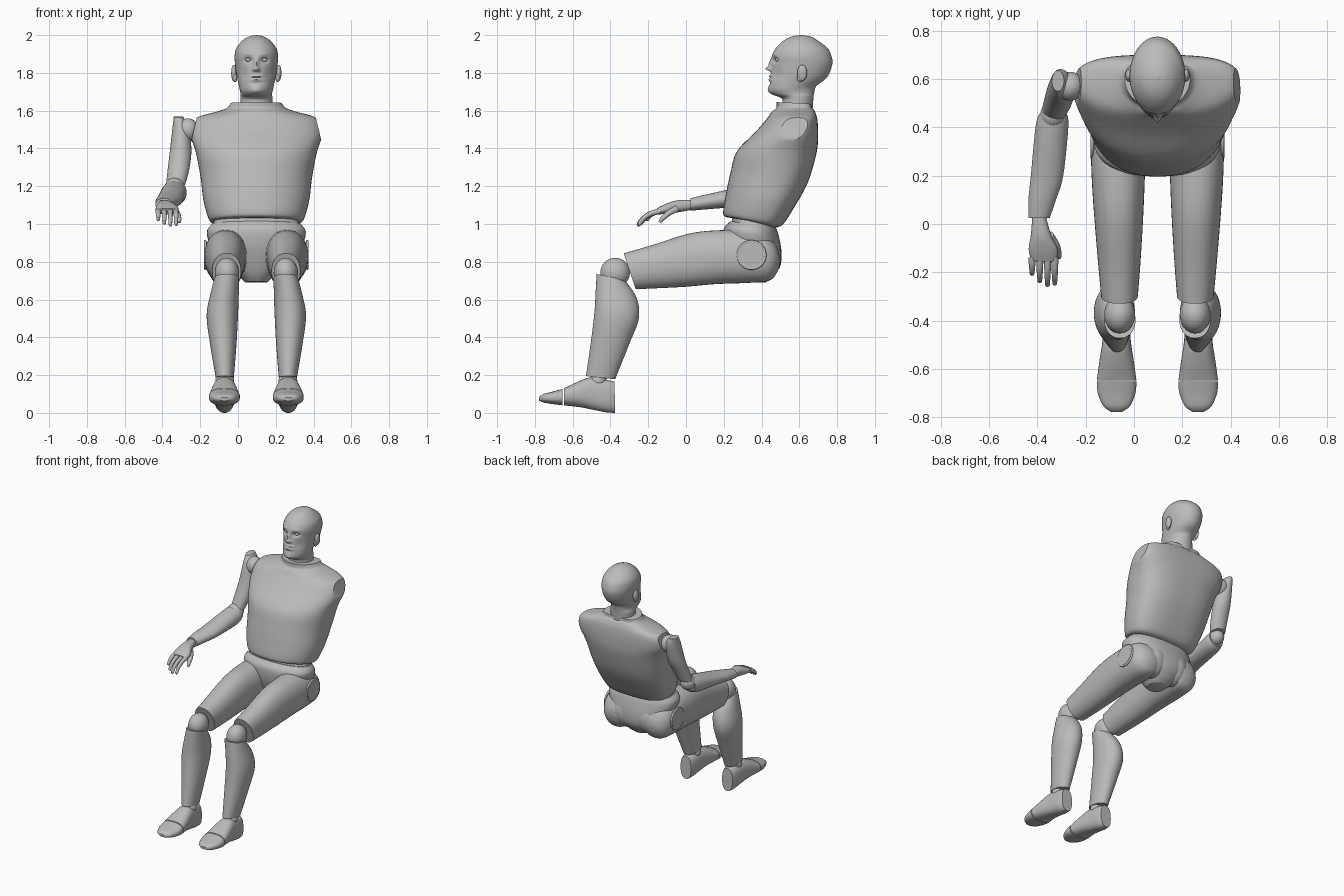
import bpy
import bmesh
import math
from mathutils import Vector

if "Cube" in bpy.data.objects:
    bpy.data.objects.remove(bpy.data.objects["Cube"], do_unlink=True)

grey = bpy.data.materials.new("plain grey")
grey.use_nodes = True
grey.diffuse_color = (0.5, 0.5, 0.5, 1)
grey.node_tree.nodes["Principled BSDF"].inputs["Base Color"].default_value = (0.5, 0.5, 0.5, 1)

CENTRE = 0.097  # body midline in x


def finish(name, bm, angle=40):
    """Turn a bmesh into a smooth shaded grey object."""
    bmesh.ops.recalc_face_normals(bm, faces=bm.faces)
    mesh = bpy.data.meshes.new(name)
    bm.to_mesh(mesh)
    bm.free()
    mesh.materials.append(grey)
    obj = bpy.data.objects.new(name, mesh)
    bpy.context.collection.objects.link(obj)
    bpy.ops.object.select_all(action="DESELECT")
    obj.select_set(True)
    bpy.context.view_layer.objects.active = obj
    bpy.ops.object.shade_smooth_by_angle(angle=math.radians(angle))
    return obj


def smooth_path(rows, steps):
    """Catmull-Rom interpolation through rows of numbers."""
    result = []
    for i in range(len(rows) - 1):
        a, b = rows[max(i - 1, 0)], rows[i]
        c, d = rows[i + 1], rows[min(i + 2, len(rows) - 1)]
        for s in range(steps):
            t = s / steps
            result.append([q + t / 2 * (r - p + t * (2 * p - 5 * q + 4 * r - w + t * (3 * (q - r) + w - p)))
                           for p, q, r, w in zip(a, b, c, d)])
    result.append(list(rows[-1]))
    return result


def loft(rows, middle=None, side=1, power=2.0, sweep=0.0, segments=40, steps=6):
    """Skin over sections (front y, front z, back y, back z, half width, x offset)."""
    middle = CENTRE if middle is None else middle
    rows = [tuple(r) + (0,) * (6 - len(r)) for r in rows]
    bm = bmesh.new()
    rings = []
    for fy, fz, by, bz, half, off in smooth_path(rows, steps):
        ring = []
        for k in range(segments):
            angle = math.tau * k / segments
            u, v = [math.copysign(abs(w) ** (2 / power), w) for w in (math.cos(angle), math.sin(angle))]
            x = middle + side * off + half * u
            y = (fy + by) / 2 + v * (by - fy) / 2 + sweep * u * u
            z = (fz + bz) / 2 + v * (bz - fz) / 2
            ring.append(bm.verts.new((x, y, z)))
        rings.append(ring)
    for low, high in zip(rings, rings[1:]):
        for k in range(segments):
            n = (k + 1) % segments
            bm.faces.new((low[k], low[n], high[n], high[k]))
    bm.faces.new(rings[0])
    bm.faces.new(rings[-1])
    return bm


def ball(name, centre, radii):
    bm = bmesh.new()
    bmesh.ops.create_uvsphere(bm, u_segments=32, v_segments=20, radius=1)
    for v in bm.verts:
        v.co = Vector(centre) + Vector([c * r for c, r in zip(v.co, radii)])
    return finish(name, bm)


# Torso shell with flat sloping shoulder cuts
torso = loft([
    (.22, 1.035, .47, .98, .225), (.197, 1.055, .515, 1.0, .252), (.21, 1.15, .58, 1.1, .28),
    (.235, 1.27, .645, 1.22, .295), (.27, 1.385, .69, 1.37, .32), (.37, 1.49, .7, 1.47, .35),
    (.43, 1.56, .695, 1.555, .325), (.455, 1.595, .68, 1.6, .2), (.478, 1.615, .667, 1.615, .155),
    (.48, 1.645, .665, 1.635, .135)], power=2.4, sweep=.03, segments=64)
for side in (-1, 1):
    cut = bmesh.ops.bisect_plane(
        torso, geom=torso.verts[:] + torso.edges[:] + torso.faces[:],
        plane_co=(CENTRE + side * .328, 0, 1.51), plane_no=(side, 0, .24), clear_outer=True)
    rim = [e for e in cut["geom_cut"] if isinstance(e, bmesh.types.BMEdge)]
    bmesh.ops.holes_fill(torso, edges=rim)
finish("torso", torso, 30)

# Head and neck, with the face pushed and pulled from the loft
head = loft([
    (.5, 1.6, .67, 1.6, .085), (.51, 1.66, .675, 1.67, .085), (.46, 1.685, .68, 1.7, .084),
    (.44, 1.71, .69, 1.73, .09), (.442, 1.76, .735, 1.765, .099), (.45, 1.8, .76, 1.8, .106),
    (.455, 1.85, .775, 1.85, .113), (.456, 1.89, .77, 1.89, .115), (.475, 1.93, .75, 1.93, .106),
    (.515, 1.97, .7, 1.97, .075), (.56, 1.992, .66, 1.992, .04), (.605, 2, .615, 2, .004)],
    segments=112, steps=8)
# (distance from midline, height, width, tallness, push back)
FACE = [(.043, 1.868, .02, .013, .02), (.04, 1.9, .026, .008, -.005), (0, 1.822, .013, .012, -.03),
        (0, 1.85, .011, .022, -.017), (.014, 1.816, .008, .008, -.012), (0, 1.782, .028, .006, -.009),
        (0, 1.774, .032, .003, .007), (0, 1.764, .024, .006, -.008), (0, 1.745, .03, .008, .006),
        (0, 1.705, .03, .018, -.008), (.065, 1.79, .02, .03, .006)]
for v in head.verts:
    if v.co.y < .57:
        for dx, z, wide, tall, push in FACE:
            across = (abs(v.co.x - CENTRE) - dx) / wide
            v.co.y += push * math.exp(-across ** 2 - ((v.co.z - z) / tall) ** 2)
finish("head", head, 60)
for side, word in ((-1, "right"), (1, "left")):
    ball(word + "_eye", (CENTRE + side * .042, .486, 1.869), (.016, .014, .011))
    ear = ball(word + "_ear", (CENTRE + side * .119, .615, 1.8), (.014, .026, .043))
    ball(word + "_ear_lobe", (CENTRE + side * .113, .605, 1.775), (.012, .017, .024))

# Waist plug and pelvis
finish("waist", loft([(.25, 1.06, .46, 1.02, .215), (.24, 1.0, .48, .96, .235)], power=2.4))
finish("pelvis", loft([
    (.235, 1.015, .475, .985, .235), (.2, .975, .49, .94, .262), (.2, .9, .505, .86, .24),
    (.22, .82, .5, .78, .18), (.25, .74, .46, .72, .1), (.28, .695, .42, .69, .06)], power=2.3))

THIGH = [(-.33, .845, -.267, .655, .076, .157), (-.19, .885, -.15, .66, .087, .158),
         (.02, .95, 0, .668, .1, .16), (.18, .967, .16, .682, .109, .162),
         (.3, .965, .32, .688, .113, .162), (.4, .95, .44, .7, .108, .16),
         (.46, .91, .485, .75, .085, .15), (.49, .86, .5, .8, .045, .14)]
SHIN = [(-.53, .195, -.375, .178, .048, .167), (-.505, .365, -.3, .365, .07, .175),
        (-.485, .53, -.25, .5, .083, .18), (-.478, .65, -.262, .61, .075, .168),
        (-.473, .735, -.325, .705, .064, .155)]
TOE = [(-.778, .082, -.777, .064, .024), (-.755, .1, -.75, .054, .056),
       (-.7, .114, -.7, .046, .078), (-.653, .128, -.653, .04, .082)]
FOOT = [(-.647, .13, -.647, .04, .082), (-.56, .17, -.56, .03, .07), (-.5, .188, -.49, .016, .06),
        (-.42, .175, -.42, .003, .053), (-.378, .165, -.376, 0, .042)]

# Legs
for side, word in ((-1, "right"), (1, "left")):
    finish(word + "_thigh", loft(THIGH, side=side, power=2.2))
    ball(word + "_buttock", (CENTRE + side * .09, .405, .83), (.105, .1, .12))
    ball(word + "_knee_joint", (CENTRE + side * .156, -.375, .743), (.064, .078, .078))
    finish(word + "_shin", loft(SHIN, side=side, power=2.1))
    ball(word + "_ankle_joint", (CENTRE + side * .167, -.465, .168), (.05, .045, .045))
    foot_x = CENTRE + side * .169
    finish(word + "_toe_cap", loft(TOE, middle=foot_x, power=2.5))
    finish(word + "_foot", loft(FOOT, middle=foot_x, power=2.5))
    # round hip joint cover with a raised rim
    bpy.ops.mesh.primitive_cylinder_add(vertices=40, radius=.068, depth=.05,
                                        location=(CENTRE + side * .252, .347, .836),
                                        rotation=(0, math.pi / 2, 0))
    disc = bpy.context.object
    disc.name = word + "_hip_disc"
    bpy.ops.mesh.primitive_torus_add(major_radius=.072, minor_radius=.007, major_segments=40,
                                     location=(CENTRE + side * .27, .347, .836),
                                     rotation=(0, math.pi / 2, 0))
    ring = bpy.context.object
    ring.name = word + "_hip_rim"
    for part in (disc, ring):
        part.data.materials.append(grey)
        bpy.context.view_layer.objects.active = part
        part.select_set(True)
        bpy.ops.object.shade_smooth_by_angle(angle=math.radians(40))

# The single right arm, with absolute x offsets
ball("right_shoulder_joint", (-.265, .57, 1.497), (.058, .06, .062))
finish("right_upper_arm", loft([
    (.55, 1.565, .635, 1.57, .025, -.315), (.515, 1.5, .64, 1.515, .045, -.302),
    (.485, 1.38, .61, 1.39, .057, -.304), (.45, 1.28, .565, 1.3, .057, -.315),
    (.42, 1.2, .525, 1.22, .051, -.33)], middle=0))
ball("right_elbow_joint", (-.335, .452, 1.19), (.053, .058, .055))
finish("right_forearm", loft([
    (.455, 1.23, .455, 1.125, .058, -.335), (.4, 1.225, .4, 1.1, .068, -.34),
    (.2, 1.177, .2, 1.085, .067, -.36), (.1, 1.155, .1, 1.077, .057, -.38),
    (.025, 1.137, .025, 1.07, .044, -.393)], middle=0))
finish("right_palm", loft([
    (.03, 1.128, .03, 1.076, .028, -.393), (-.05, 1.125, -.04, 1.062, .042, -.385),
    (-.11, 1.105, -.1, 1.055, .06, -.376), (-.155, 1.083, -.145, 1.05, .052, -.373)],
    middle=0, power=2.4))

# Curled fingers share one profile, scaled in length
FINGER = [(0, 0), (.05, -.014), (.085, -.037), (.108, -.066)]
for name, x, length in (("little", -.422, .62), ("ring", -.39, .9), ("middle", -.358, 1.05), ("index", -.328, 1)):
    rows = []
    for i, (out, drop) in enumerate(FINGER):
        y, z, r = -.138 - out * length, 1.068 + drop * length, .0155 - .002 * i
        rows.append((y - r * i / 4, z + r, y + r * i / 4, z - r, r, x))
    finish("right_" + name + "_finger", loft(rows, middle=0, segments=16))
    ball("right_" + name + "_fingertip", (x, y, z), (r, r, r * 1.3))
finish("right_thumb", loft([
    (-.06, 1.1, -.03, 1.07, .018, -.35), (-.1, 1.07, -.075, 1.05, .018, -.325),
    (-.135, 1.035, -.11, 1.025, .014, -.314), (-.146, 1.012, -.132, 1.006, .008, -.31)],
    middle=0, segments=16))
